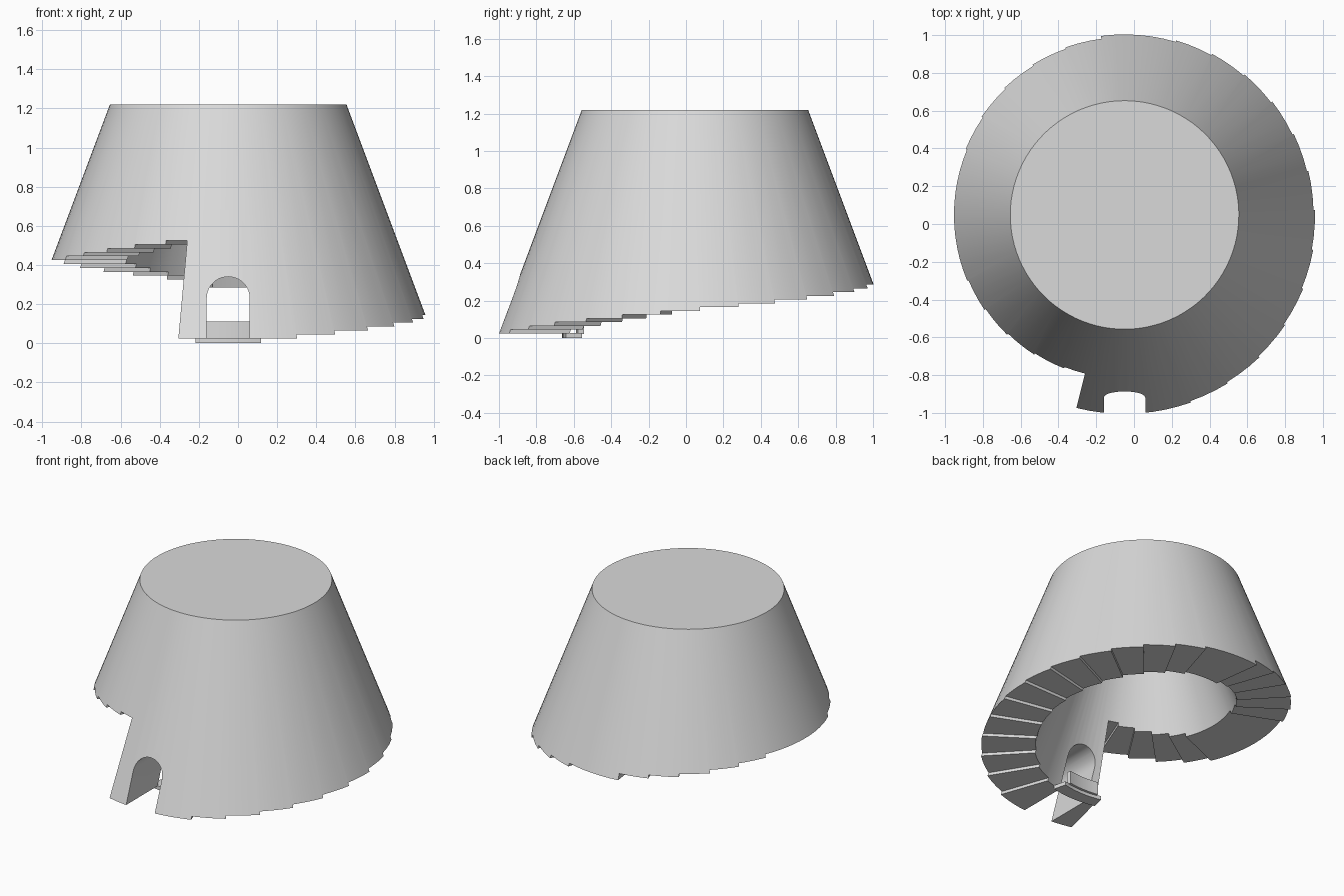
import bpy, bmesh, math

if "Cube" in bpy.data.objects:
    bpy.data.objects.remove(bpy.data.objects["Cube"])

CX, CY = -0.05, 0.048           # axis of the tower
TOP_Z, TOP_R, SLOPE = 1.22, 0.605, 0.375
THICK, CEIL_Z = 0.342, 1.2      # wall thickness, underside of the top

grey = bpy.data.materials.new("light_grey")
grey.diffuse_color = (0.7, 0.7, 0.7, 1)
grey.use_nodes = True
grey.node_tree.nodes["Principled BSDF"].inputs["Base Color"].default_value = grey.diffuse_color


def point(deg, r, z):
    # angle runs from the front (-y) towards the right (+x)
    a = math.radians(deg)
    return (CX + r * math.sin(a), CY - r * math.cos(a), z)


def outer_r(z):
    return TOP_R + SLOPE * (TOP_Z - z)


def inner_r(z):
    return outer_r(z) - THICK


def finish(name, bm):
    bmesh.ops.recalc_face_normals(bm, faces=bm.faces)
    me = bpy.data.meshes.new(name)
    bm.to_mesh(me)
    bm.free()
    ob = bpy.data.objects.new(name, me)
    bpy.context.collection.objects.link(ob)
    me.materials.append(grey)
    return ob


def smooth(ob):
    bpy.ops.object.select_all(action='DESELECT')
    ob.select_set(True)
    bpy.context.view_layer.objects.active = ob
    bpy.ops.object.shade_smooth_by_angle(angle=math.radians(30))


# Stair treads: end angle of each, climbing one full turn
ends = [19.5 + 12 * k for k in range(20)]
ends += [292.7 + 11.45 * k for k in range(5)] + [346]
cols, levels = [], []           # start angle and underside height per slice
start = -14.0
for k, end in enumerate(ends):
    n = max(1, math.ceil((end - start) / 4.1))
    step = 13 if k == 14 else k         # one double-width tread at the back
    for j in range(n):
        cols.append(start + (end - start) * j / n)
        levels.append(0.025 + 0.02 * step)
    start = end

# Tapered wall with stepped spiral underside
bm = bmesh.new()
N = len(cols)
out, inn, top, ceil = [], [], [], []
for i, a in enumerate(cols):
    zs = sorted({levels[i - 1], levels[i]})
    out.append([(z, bm.verts.new(point(a, outer_r(z), z))) for z in zs])
    inn.append([(z, bm.verts.new(point(a, inner_r(z), z))) for z in zs])
    top.append(bm.verts.new(point(a, TOP_R, TOP_Z)))
    ceil.append(bm.verts.new(point(a, inner_r(CEIL_Z), CEIL_Z)))
for i in range(N):
    j, z = (i + 1) % N, levels[i]
    sides = []
    for ring, cap in ((out, top), (inn, ceil)):
        a = [v for h, v in ring[i] if h >= z]
        b = [v for h, v in ring[j] if h >= z]
        bm.faces.new(a[::-1] + b + [cap[j], cap[i]])
        sides.append((a[0], b[0]))
    (oa, ob_), (ia, ib) = sides
    bm.faces.new((oa, ob_, ib, ia))                 # tread
    if len(out[i]) == 2:                            # riser
        bm.faces.new((out[i][0][1], out[i][1][1], inn[i][1][1], inn[i][0][1]))
bm.faces.new(top)
bm.faces.new(ceil)
wall = finish("tower_wall", bm)

# Arched doorway cutter
HALF, SPRING = 0.11, 0.23
profile = [(-HALF, -0.2), (HALF, -0.2)]
profile += [(HALF * math.cos(math.pi * t / 20), SPRING + HALF * math.sin(math.pi * t / 20))
            for t in range(21)]
bm = bmesh.new()
f = bm.faces.new([bm.verts.new((CX + x, -1.3, z)) for x, z in profile])
ext = bmesh.ops.extrude_face_region(bm, geom=[f])
bmesh.ops.translate(bm, vec=(0, 1.0, 0),
                    verts=[v for v in ext["geom"] if isinstance(v, bmesh.types.BMVert)])
cutter = finish("door_cutter", bm)
cutter.hide_render = True

mod = wall.modifiers.new("doorway", 'BOOLEAN')
mod.operation, mod.solver, mod.object = 'DIFFERENCE', 'EXACT', cutter
bpy.context.view_layer.objects.active = wall
bpy.ops.object.modifier_apply(modifier=mod.name)
bpy.data.objects.remove(cutter)
smooth(wall)


def arc_block(name, half_deg, r0, r1, z0, z1):
    bm = bmesh.new()
    rings = []
    for t in range(9):
        a = half_deg * (t / 4 - 1)
        rings.append([bm.verts.new(point(a, r, z)) for r, z in
                      ((r0, z0), (r1, z0), (r1, z1), (r0, z1))])
    for p, q in zip(rings, rings[1:]):
        for k in range(4):
            bm.faces.new((p[k], p[(k + 1) % 4], q[(k + 1) % 4], q[k]))
    bm.faces.new(rings[0])
    bm.faces.new(rings[-1])
    smooth(finish(name, bm))


# Curved door sill and the low upright behind it
arc_block("door_sill", 13.6, 0.622, 0.71, 0.0, 0.026)
arc_block("sill_upright", 10.6, 0.605, 0.637, 0.022, 0.11)
